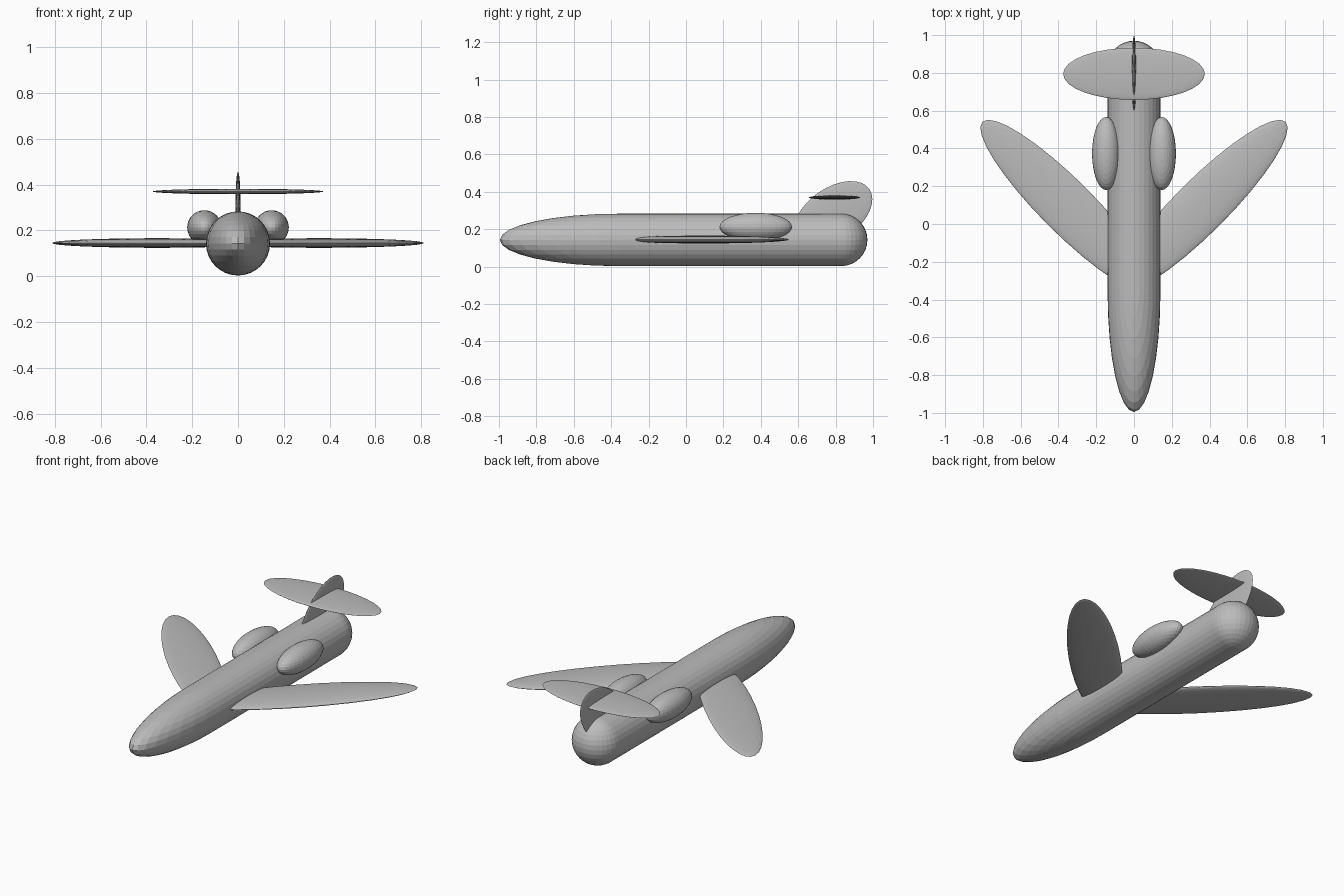
import bpy
from math import radians

cube = bpy.data.objects.get("Cube")
if cube:
    bpy.data.objects.remove(cube, do_unlink=True)

# One plain grey for the whole aircraft
grey = bpy.data.materials.new("plain grey")
grey.use_nodes = True
COLOUR = (0.5, 0.5, 0.5, 1)
grey.diffuse_color = COLOUR
grey.node_tree.nodes["Principled BSDF"].inputs["Base Color"].default_value = COLOUR

R = 0.14      # fuselage radius
AXIS = 0.143  # height of the fuselage axis
FRONT, BACK = -0.36, 0.83


def finish(name):
    obj = bpy.context.object
    obj.name = name
    obj.data.materials.append(grey)
    return obj


def ellipsoid(name, centre, radii, turn=(0, 0, 0)):
    bpy.ops.mesh.primitive_uv_sphere_add(
        segments=32, ring_count=16, radius=1, location=centre,
        rotation=[radians(a) for a in turn])
    obj = finish(name)
    obj.scale = radii
    return obj


# Fuselage tube with a long nose and a round tail cap
bpy.ops.mesh.primitive_cylinder_add(
    vertices=32, radius=R, depth=BACK - FRONT,
    location=(0, (FRONT + BACK) / 2, AXIS), rotation=(radians(90), 0, 0))
finish("fuselage")
ellipsoid("nose", (0, FRONT, AXIS), (R, 0.635, R))
ellipsoid("tail_cap", (0, BACK, AXIS), (R, R, R))

# Swept wings and rear engines on both sides
for side, sign in (("left", 1), ("right", -1)):
    ellipsoid(side + "_wing", (sign * 0.354, 0.092, 0.145),
              (0.635, R, 0.021), (0, 0, sign * 45))
    ellipsoid(side + "_engine", (sign * 0.147, 0.373, 0.213),
              (0.075, 0.193, 0.075))

# Tilted fin carrying the tailplane
ellipsoid("fin", (0, 0.787, 0.28), (0.012, 0.236, R), (35, 0, 0))
ellipsoid("tailplane", (0, 0.795, 0.37), (0.375, 0.138, 0.012))
